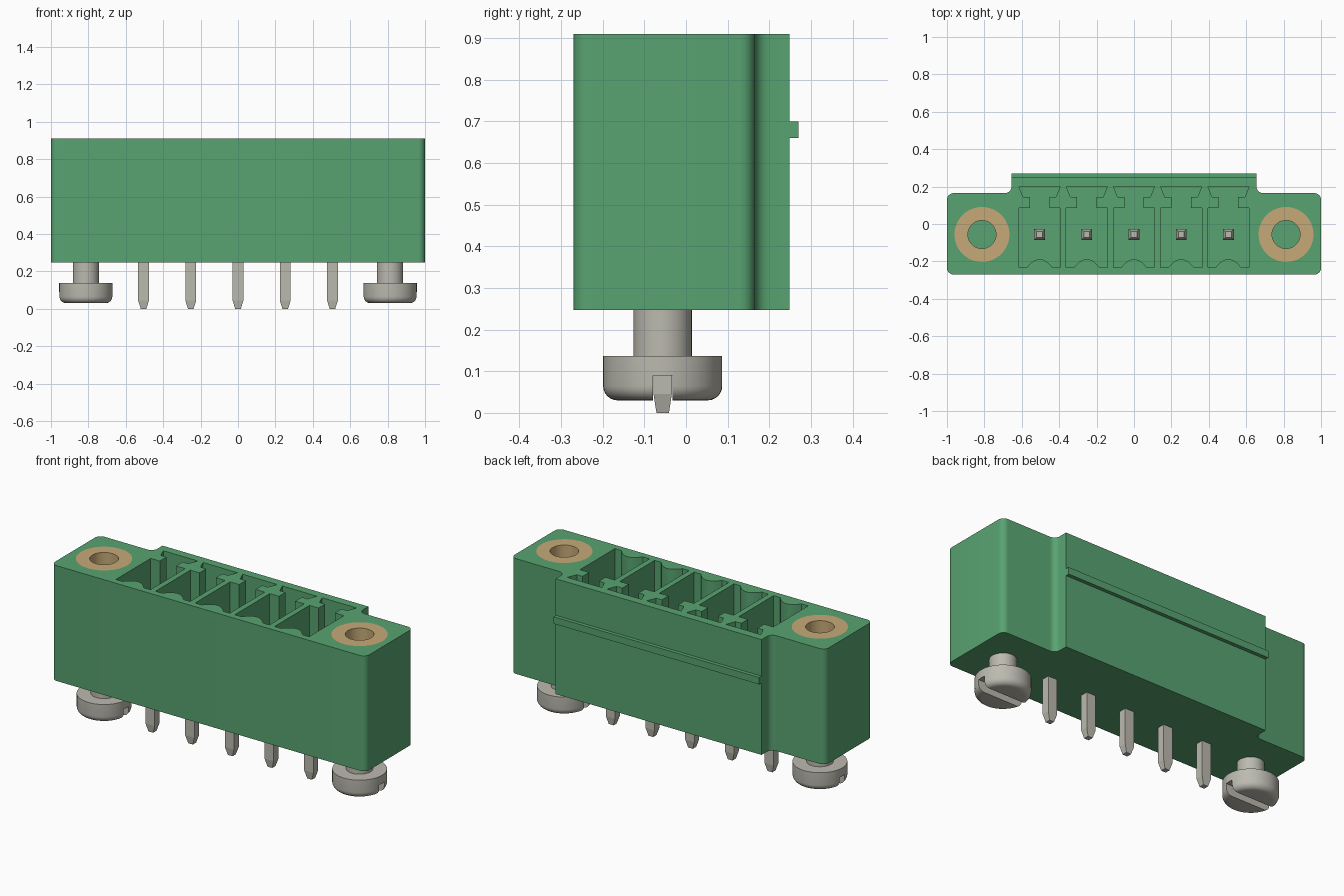
import bpy, bmesh, math
from mathutils import Vector

if "Cube" in bpy.data.objects:
    bpy.data.objects.remove(bpy.data.objects["Cube"])


def material(name, rgb):
    m = bpy.data.materials.new(name)
    m.use_nodes = True
    m.diffuse_color = (*rgb, 1)
    m.node_tree.nodes["Principled BSDF"].inputs["Base Color"].default_value = (*rgb, 1)
    return m


green = material("green plastic", (0.098, 0.366, 0.165))
brass = material("brass", (0.565, 0.402, 0.188))
steel = material("tinned steel", (0.50, 0.49, 0.43))

BOTTOM, TOP = 0.247, 0.91
FLOOR, POCKET = 0.37, 0.50
AXIS_Y = -0.056
SCREW_X = 0.813
PITCH = 0.2525
STEP_X = 0.655


def finish(bm, name, mat):
    bmesh.ops.remove_doubles(bm, verts=bm.verts, dist=1e-5)
    bmesh.ops.recalc_face_normals(bm, faces=bm.faces)
    mesh = bpy.data.meshes.new(name)
    bm.to_mesh(mesh)
    bm.free()
    mesh.materials.append(mat)
    obj = bpy.data.objects.new(name, mesh)
    bpy.context.collection.objects.link(obj)
    return obj


def prism(bm, outline, z0, z1):
    face = bm.faces.new([bm.verts.new((x, y, z0)) for x, y in outline])
    new = bmesh.ops.extrude_face_region(bm, geom=[face], use_keep_orig=True)["geom"]
    for v in new:
        if isinstance(v, bmesh.types.BMVert):
            v.co.z = z1


def box(bm, x0, x1, y0, y1, z0, z1):
    prism(bm, [(x0, y0), (x1, y0), (x1, y1), (x0, y1)], z0, z1)


def circle(cx, cy, r, n=48):
    return [(cx + r * math.cos(math.tau * i / n), cy + r * math.sin(math.tau * i / n))
            for i in range(n)]


def rounded(corners, steps=6):
    # Replace each right-angled corner (x, y, radius) by an arc
    pts = []
    for i, (x, y, r) in enumerate(corners):
        p = Vector((x, y))
        if r == 0:
            pts.append(p)
            continue
        a = (Vector(corners[i - 1][:2]) - p).normalized()
        b = (Vector(corners[(i + 1) % len(corners)][:2]) - p).normalized()
        c = p + (a + b) * r
        for k in range(steps + 1):
            t = math.pi / 2 * k / steps
            pts.append(c - r * (b * math.cos(t) + a * math.sin(t)))
    return pts


def lathe(name, profile, cx, mat, closed=False):
    bm = bmesh.new()
    vs = [bm.verts.new((cx + r, AXIS_Y, z)) for r, z in profile]
    es = [bm.edges.new(e) for e in zip(vs, vs[1:])]
    if closed:
        es.append(bm.edges.new((vs[-1], vs[0])))
    bmesh.ops.spin(bm, geom=vs + es, cent=(cx, AXIS_Y, 0), axis=(0, 0, 1),
                   angle=math.tau, steps=48, use_merge=False)
    return finish(bm, name, mat)


def activate(obj):
    bpy.ops.object.select_all(action='DESELECT')
    obj.select_set(True)
    bpy.context.view_layer.objects.active = obj


def cut(obj, cutter):
    mod = obj.modifiers.new("cut", 'BOOLEAN')
    mod.operation = 'DIFFERENCE'
    mod.solver = 'EXACT'
    mod.object = cutter
    activate(obj)
    bpy.ops.object.modifier_apply(modifier=mod.name)
    bpy.data.objects.remove(cutter)


def smooth(obj):
    activate(obj)
    bpy.ops.object.shade_smooth_by_angle(angle=math.radians(30))


# Housing: stepped outline with rounded ends
half = [(1, -0.27, 0.035), (1, 0.165, 0.035), (STEP_X, 0.165, 0.035), (STEP_X, 0.249, 0)]
outline = rounded(half + [(-x, y, r) for x, y, r in reversed(half)])
bm = bmesh.new()
prism(bm, outline, BOTTOM, TOP)
housing = finish(bm, "housing", green)

# Keyed contact chambers and insert pockets, cut from above
bm = bmesh.new()
side = [(0.11, -0.232), (0.11, 0.085), (0.052, 0.085), (0.052, 0.145),
        (0.088, 0.145), (0.11, 0.2)]
bump = [(t / 5 * 0.068, -0.232 + 0.044 * (1 - (t / 5) ** 2)) for t in range(-5, 6)]
chamber = bump + side + [(-x, y) for x, y in reversed(side)]
for i in range(-2, 3):
    prism(bm, [(x + i * PITCH, y) for x, y in chamber], FLOOR, TOP + 0.1)
for s in (-1, 1):
    prism(bm, circle(s * SCREW_X, AXIS_Y, 0.147), POCKET, TOP + 0.1)
cut(housing, finish(bm, "chamber_cutter", green))
smooth(housing)

# Latching rib along the back
bm = bmesh.new()
box(bm, -STEP_X, STEP_X, 0.24, 0.27, 0.66, 0.70)
finish(bm, "back_rib", green)

# Contact pins with tapered tips at both ends
for i in range(-2, 3):
    bm = bmesh.new()
    sections = [(0, 0.015, 0.015), (0.045, 0.029, 0.022), (0.3, 0.029, 0.022),
                (0.36, 0.029, 0.029), (0.64, 0.029, 0.029), (0.68, 0.015, 0.015)]
    rings = [[bm.verts.new((i * PITCH + sx * hx, AXIS_Y + sy * hy, z))
              for sx, sy in ((-1, -1), (1, -1), (1, 1), (-1, 1))]
             for z, hx, hy in sections]
    for lo, hi in zip(rings, rings[1:]):
        for k in range(4):
            n = (k + 1) % 4
            bm.faces.new((lo[k], lo[n], hi[n], hi[k]))
    bm.faces.new(rings[0])
    bm.faces.new(rings[-1])
    finish(bm, f"contact_pin_{i + 3}", steel)

for s, label in ((-1, "right"), (1, "left")):
    # Threaded insert, flush with the top
    insert = lathe(label + "_insert", [(0.075, POCKET), (0.147, POCKET),
                                       (0.147, TOP), (0.075, TOP)],
                   s * SCREW_X, brass, closed=True)
    smooth(insert)

    # Slotted mounting screw under each end
    r = 0.035
    edge = [(0.143 - r + r * math.sin(a), 0.03 + r - r * math.cos(a))
            for a in (math.pi / 2 * k / 6 for k in range(7))]
    screw = lathe(label + "_screw", [(0, 0.03)] + edge +
                  [(0.143, 0.137), (0.07, 0.137), (0.07, 0.27), (0, 0.27)],
                  s * SCREW_X, steel)
    bm = bmesh.new()
    box(bm, s * SCREW_X - 0.2, s * SCREW_X + 0.2, AXIS_Y - 0.023, AXIS_Y + 0.023, -0.05, 0.09)
    cut(screw, finish(bm, "slot_cutter", steel))
    smooth(screw)
